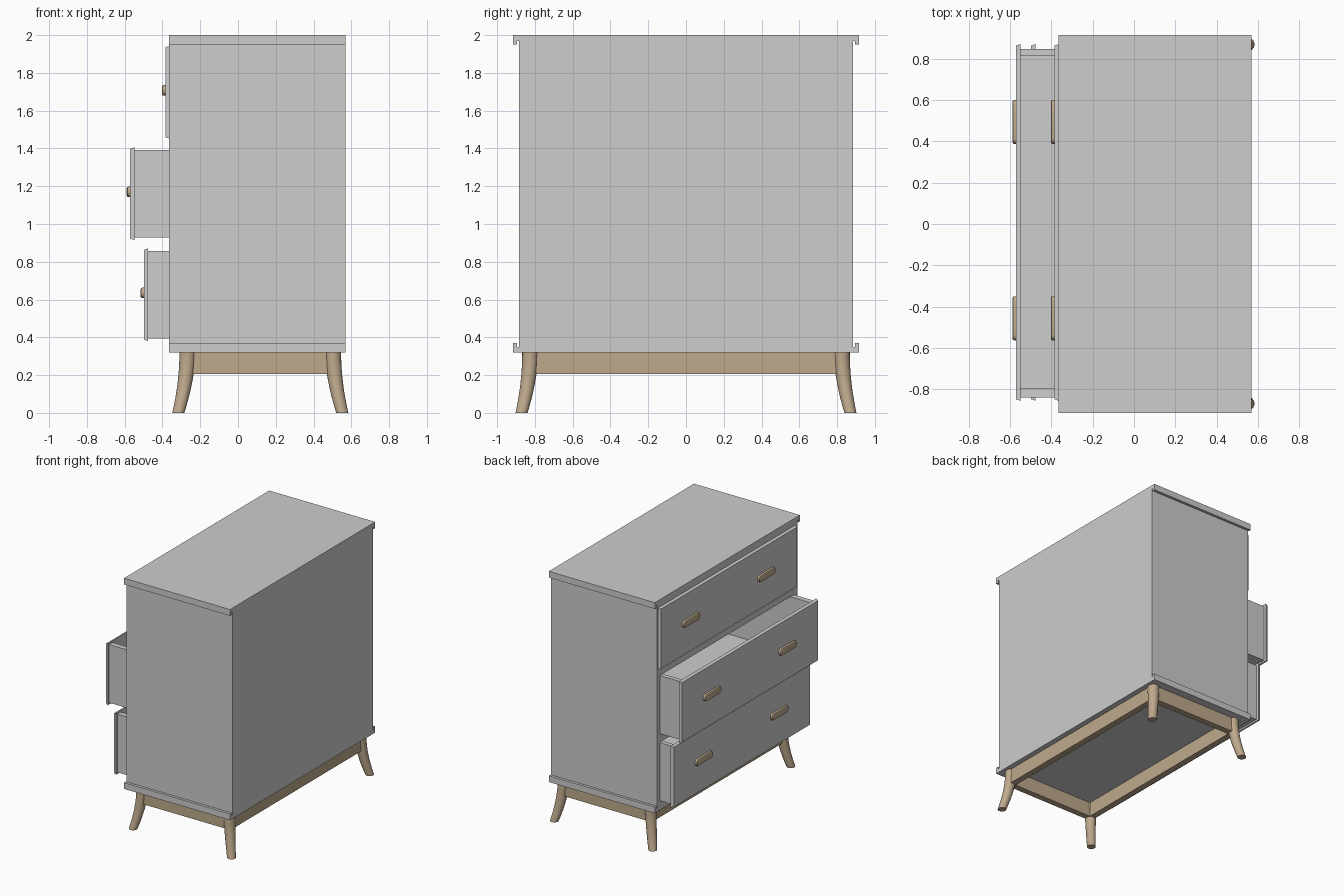
import bpy, bmesh, math
from mathutils import Vector

if "Cube" in bpy.data.objects:
    bpy.data.objects.remove(bpy.data.objects["Cube"])


def material(name, rgb):
    m = bpy.data.materials.new(name)
    m.diffuse_color = (*rgb, 1)
    m.use_nodes = True
    m.node_tree.nodes["Principled BSDF"].inputs["Base Color"].default_value = m.diffuse_color
    return m


GREY = material("grey paint", (0.61, 0.61, 0.61))
WOOD = material("light wood", (0.52, 0.40, 0.265))


def finish(name, bm, mat):
    bmesh.ops.recalc_face_normals(bm, faces=bm.faces)
    me = bpy.data.meshes.new(name)
    bm.to_mesh(me)
    bm.free()
    ob = bpy.data.objects.new(name, me)
    me.materials.append(mat)
    bpy.context.collection.objects.link(ob)
    return ob


def add_box(bm, x, y, z, taper=0.0):
    """Box from ranges; taper shrinks the -x face."""
    vs = bmesh.ops.create_cube(bm, size=1)["verts"]
    for v in vs:
        t = taper if v.co.x < 0 else 0
        sy, sz = math.copysign(t, v.co.y), math.copysign(t, v.co.z)
        v.co = Vector((x[v.co.x > 0], y[v.co.y > 0] - sy, z[v.co.z > 0] - sz))


def boxes(name, specs, mat, taper=0.0):
    bm = bmesh.new()
    for s in specs:
        add_box(bm, *s, taper)
    return finish(name, bm, mat)


def shade(ob):
    bpy.ops.object.select_all(action='DESELECT')
    ob.select_set(True)
    bpy.context.view_layer.objects.active = ob
    bpy.ops.object.shade_smooth_by_angle(angle=math.radians(35))


FX, BX = -0.365, 0.57          # cabinet front and back
SY, PY = 0.915, 0.885          # slab and side panel half widths

# Top and bottom slabs with a small lip along each side
for name, plate, lip in (("top_slab", (1.97, 2.0), (1.95, 1.97)),
                         ("bottom_slab", (0.32, 0.35), (0.35, 0.37))):
    boxes(name, [((FX, BX), (-SY, SY), plate),
                 ((FX, BX), (0.894, SY), lip),
                 ((FX, BX), (-SY, -0.894), lip)], GREY)

# Cabinet sides, back and rails between the drawers
for name, y in (("left_side", (0.85, PY)), ("right_side", (-PY, -0.842))):
    boxes(name, [((FX, BX), y, (0.35, 1.97))], GREY)
boxes("back_panel", [((0.54, BX), (-0.842, 0.85), (0.35, 1.97))], GREY)
boxes("drawer_rails", [((FX, 0.54), (-0.842, 0.85), z) for z in
                       ((0.35, 0.39), (0.862, 0.93), (1.394, 1.465), (1.93, 1.97))], GREY)


# Drawers: open tray, tapered front and two rounded pulls
def pull(name, x, y, z):
    bm = bmesh.new()
    r, half = 0.028, 0.107
    rings = []
    for dx, k in ((0.004, 1.0), (-0.009, 1.0), (-0.015, 0.9), (-0.018, 0.68)):
        ring = []
        for side in (1, -1):
            for i in range(9):
                a = math.pi * i / 8 - math.pi / 2
                cy, sz = math.cos(a) * side, math.sin(a) * side
                ring.append(bm.verts.new((x + dx, y + side * (half - r) + cy * r * k,
                                          z + sz * r * k)))
        rings.append(ring)
    n = len(rings[0])
    for a, b in zip(rings, rings[1:]):
        for i in range(n):
            bm.faces.new((a[i], a[(i + 1) % n], b[(i + 1) % n], b[i]))
    bm.faces.new(rings[0])
    bm.faces.new(rings[-1])
    shade(finish(name, bm, WOOD))


for label, x, z0, z1 in (("top", -0.385, 1.452, 1.943),
                         ("middle", -0.571, 0.915, 1.406),
                         ("bottom", -0.498, 0.380, 0.871)):
    boxes(label + "_drawer_front",
          [((x, x + 0.022), (-0.857, 0.872), (z0, z1))], GREY, 0.008)
    b0, b1 = z0 + 0.014, z1 - 0.013
    xs, xe = x + 0.022, x + 0.86
    boxes(label + "_drawer_tray", [
        ((xs, xe), (0.813, 0.848), (b0, b1)),
        ((xs, xe), (-0.84, -0.797), (b0, b1)),
        ((xe - 0.03, xe), (-0.797, 0.813), (b0, b1)),
        ((xs, xe), (-0.797, 0.813), (b0, b0 + 0.02))], GREY)
    for side, y in (("left", 0.494), ("right", -0.457)):
        pull(f"{label}_{side}_pull", x, y, (z0 + z1) / 2 + 0.01)


# Splayed, curved legs
CX = 0.118
for sx, nx in ((-1, "front"), (1, "rear")):
    for sy, ny in ((1, "left"), (-1, "right")):
        bm = bmesh.new()
        rings, n = [], 20
        for i in range(9):
            t = i / 8
            z = 0.322 * (1 - t)
            out, r = 0.049 * t ** 1.8, 0.043 - 0.011 * t ** 1.3
            c = Vector((CX + sx * (0.385 + out), sy * (0.824 + out * 0.95), z))
            rings.append([bm.verts.new(c + Vector((r * math.cos(2 * math.pi * k / n),
                                                   r * math.sin(2 * math.pi * k / n), 0)))
                          for k in range(n)])
        for a, b in zip(rings, rings[1:]):
            for k in range(n):
                bm.faces.new((a[k], a[(k + 1) % n], b[(k + 1) % n], b[k]))
        bm.faces.new(rings[0])
        bm.faces.new(rings[-1])
        shade(finish(f"{nx}_{ny}_leg", bm, WOOD))

# Apron rails between the legs
Z = (0.205, 0.32)
for s, nm in ((-1, "front"), (1, "rear")):
    c = CX + s * 0.385
    boxes(nm + "_apron", [((c - 0.025, c + 0.025), (-0.81, 0.81), Z)], WOOD)
for s, nm in ((1, "left"), (-1, "right")):
    c = s * 0.824
    boxes(nm + "_apron", [((CX - 0.37, CX + 0.37), (c - 0.025, c + 0.025), Z)], WOOD)
